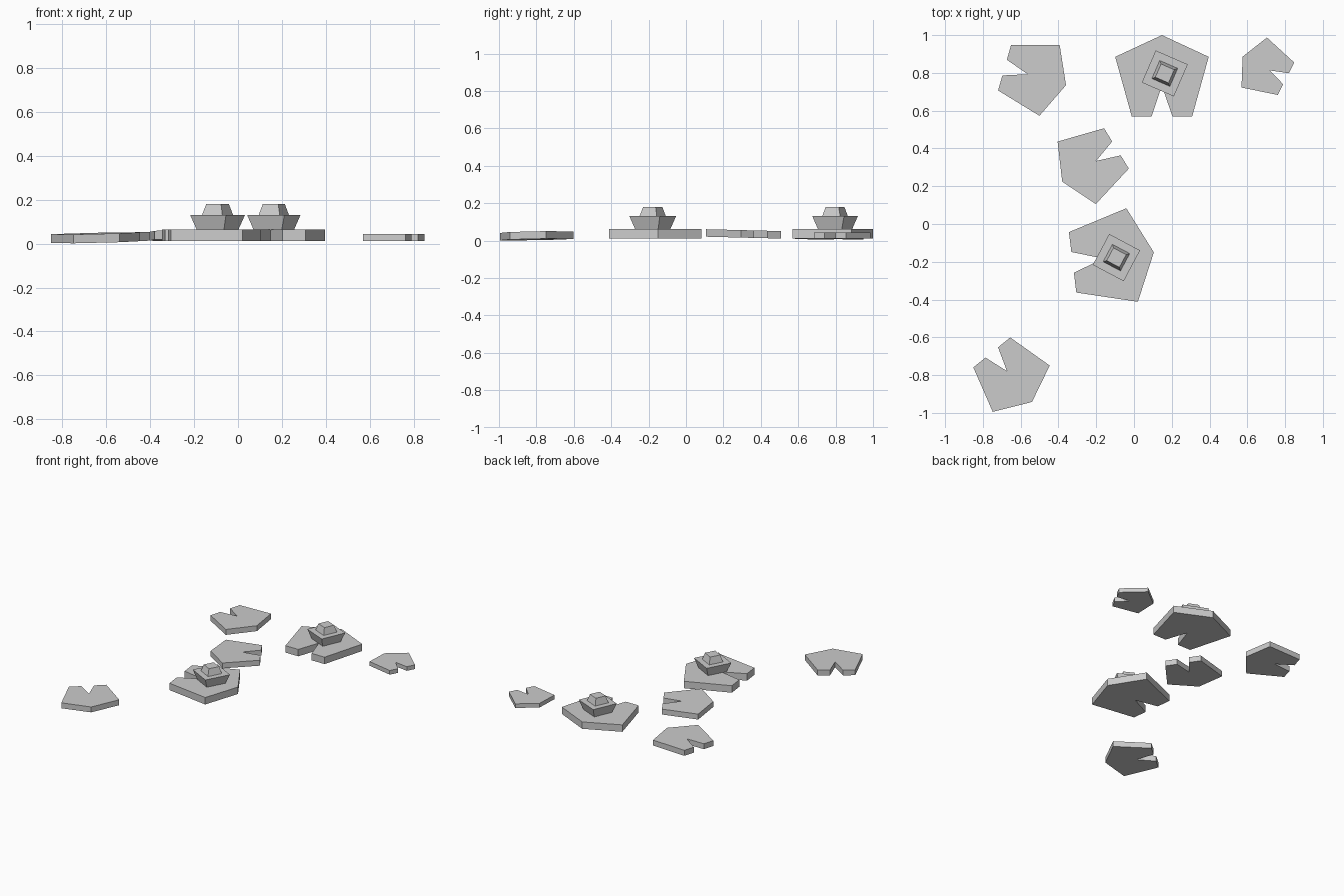
import bpy, bmesh, math
from mathutils import Vector

cube = bpy.data.objects.get("Cube")
if cube:
    bpy.data.objects.remove(cube, do_unlink=True)

grey = bpy.data.materials.new("plain grey")
grey.use_nodes = True
colour = (0.6, 0.6, 0.6, 1)
grey.diffuse_color = colour
grey.node_tree.nodes["Principled BSDF"].inputs["Base Color"].default_value = colour


def add_object(name, bm):
    bmesh.ops.recalc_face_normals(bm, faces=bm.faces)
    mesh = bpy.data.meshes.new(name)
    bm.to_mesh(mesh)
    bm.free()
    mesh.materials.append(grey)
    obj = bpy.data.objects.new(name, mesh)
    bpy.context.collection.objects.link(obj)
    return obj


# Half outline of a notched pentagon leaf, from the notch round to the tip
HALF = [(0.055, 0), (0.16, 0), (0.2475, 0.315)]
NOTCH, TIP = (0, 0.162), (0, 0.43)
OUTLINE = [NOTCH] + HALF + [TIP] + [(-x, y) for x, y in reversed(HALF)]
THICKNESS = 0.051


def lily_pad(name, tip, mouth, base, slope=(0, 0)):
    """Leaf stretched from the middle of its open edge to its tip, gently tilted."""
    tip, mouth = Vector(tip), Vector(mouth)
    scale = (tip - mouth).length / TIP[1]
    along = (tip - mouth).normalized()
    across = Vector((along.y, -along.x))
    centre = (tip + mouth) / 2
    bm = bmesh.new()
    ring = []
    for x, y in OUTLINE:
        p = mouth + (across * x + along * y) * scale
        ring.append(bm.verts.new((p.x, p.y, base + (p - centre).dot(Vector(slope)))))
    face = bm.faces.new(ring)
    top = bmesh.ops.extrude_face_region(bm, geom=[face])["geom"]
    bmesh.ops.translate(bm, vec=(0, 0, THICKNESS * scale),
                        verts=[v for v in top if isinstance(v, bmesh.types.BMVert)])
    add_object(name, bm)


def frustum(name, centre, angle, low, high, z0, z1):
    """Square block whose side changes from low to high."""
    bm = bmesh.new()
    bmesh.ops.create_cube(bm, size=1)
    for v in bm.verts:
        side = high if v.co.z > 0 else low
        v.co = (v.co.x * side, v.co.y * side, z1 if v.co.z > 0 else z0)
    obj = add_object(name, bm)
    obj.location = (*centre, 0)
    obj.rotation_euler.z = math.radians(angle)


def flower(name, centre, angle):
    frustum(name + "_cup", centre, angle, 0.138, 0.185, 0.06, 0.131)
    frustum(name + "_bud", centre, angle, 0.104, 0.076, 0.131, 0.18)


# Large pads carrying flowers
lily_pad("back_flower_pad", (0.148, 1.0), (0.148, 0.57), 0.012)
flower("back_flower", (0.163, 0.797), -23.5)
lily_pad("middle_flower_pad", (0.105, -0.15), (-0.325, -0.203), 0.012)
flower("middle_flower", (-0.093, -0.178), -28)

# Bare pads
lily_pad("small_pad", (0.575, 0.886), (0.805, 0.769), 0.012)
lily_pad("front_pad", (-0.54, -0.942), (-0.753, -0.68), 0.006, (0.02, 0.015))
lily_pad("middle_pad", (-0.38, 0.224), (-0.093, 0.4), 0.016, (0, -0.025))
lily_pad("back_pad", (-0.36, 0.735), (-0.685, 0.828), 0.01, (0.025, 0))
